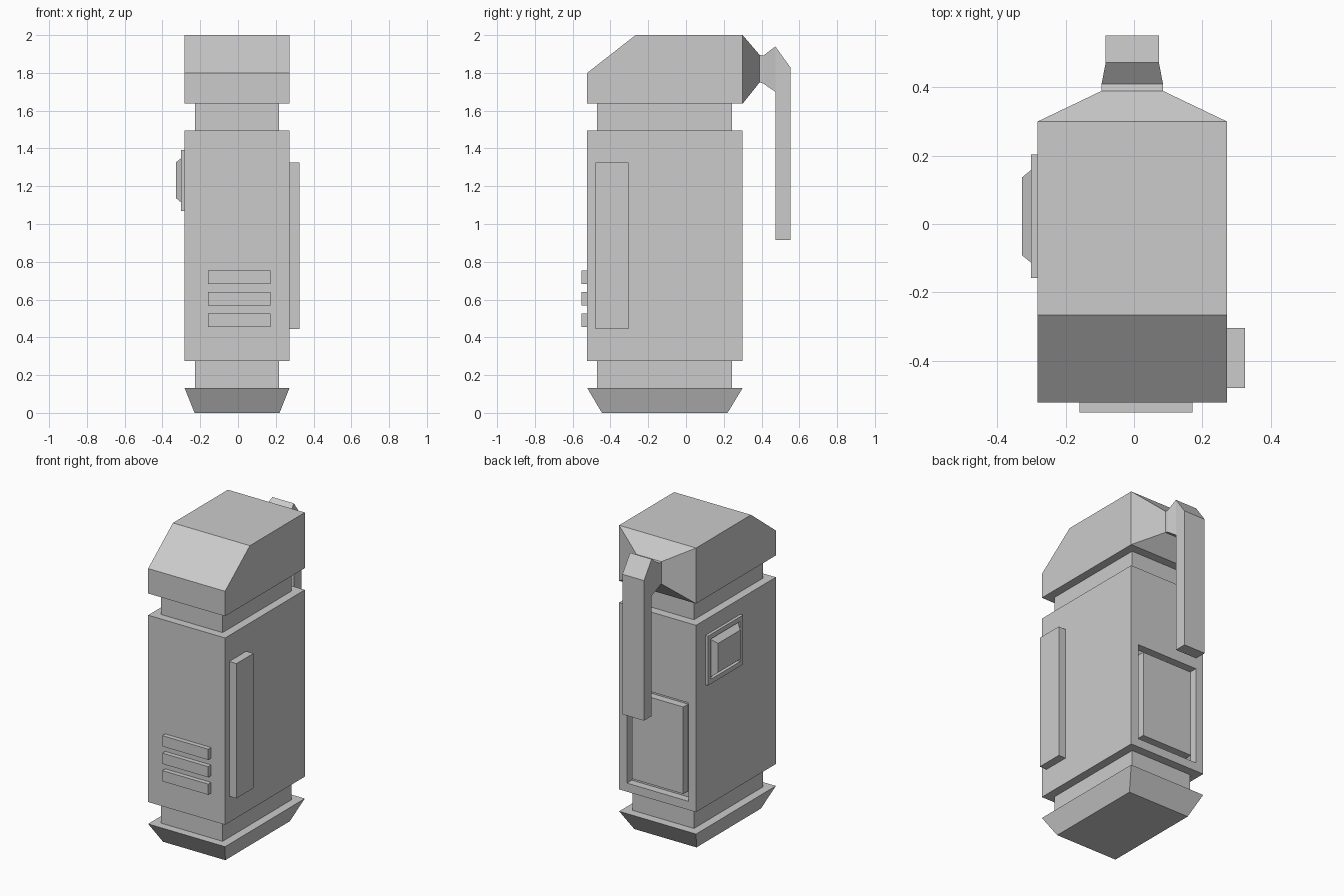
import bpy
import bmesh

if "Cube" in bpy.data.objects:
    bpy.data.objects.remove(bpy.data.objects["Cube"])

CX = -0.005  # centre line of the case


def finish(name, bm):
    bmesh.ops.remove_doubles(bm, verts=bm.verts, dist=0.0001)
    bmesh.ops.recalc_face_normals(bm, faces=bm.faces)
    mesh = bpy.data.meshes.new(name)
    bm.to_mesh(mesh)
    bm.free()
    obj = bpy.data.objects.new(name, mesh)
    bpy.context.collection.objects.link(obj)
    return obj


def loft(name, rings, recess=None):
    """Skin a list of matching rings and cap both ends."""
    bm = bmesh.new()
    loops = [[bm.verts.new(p) for p in ring] for ring in rings]
    n = len(loops[0])
    for a, b in zip(loops, loops[1:]):
        for i in range(n):
            j = (i + 1) % n
            quad = [a[i], a[j], b[j], b[i]]
            if len({tuple(v.co) for v in quad}) > 2:
                bm.faces.new(quad)
    bm.faces.new(loops[0])
    bm.faces.new(loops[-1])
    bmesh.ops.remove_doubles(bm, verts=bm.verts, dist=0.0001)
    bmesh.ops.recalc_face_normals(bm, faces=bm.faces)
    # optional chain of insets on the face found by the key
    if recess:
        key, steps = recess
        bm.faces.ensure_lookup_table()
        face = max(bm.faces, key=key)
        for thickness, depth in steps:
            bm.normal_update()
            bmesh.ops.inset_individual(bm, faces=[face], thickness=thickness,
                                       depth=depth, use_even_offset=True)
    return finish(name, bm)


def rect(x0, x1, y0, y1, z):
    return [(x0, y0, z), (x1, y0, z), (x1, y1, z), (x0, y1, z)]


def box(name, x, y, z, recess=None):
    return loft(name, [rect(*x, *y, h) for h in z], recess)


WIDE, DEEP = (-0.283, 0.273), (-0.523, 0.30)
NECK_X, NECK_Y = (-0.228, 0.218), (-0.47, 0.243)

# tapered foot and the two narrow necks
loft("foot", [rect(-0.23, 0.22, -0.445, 0.22, 0), rect(*WIDE, *DEEP, 0.132)])
box("lower_neck", NECK_X, NECK_Y, (0.132, 0.275))
box("upper_neck", NECK_X, NECK_Y, (1.495, 1.637))

# main case, with a recessed hatch low on the back
box("case", WIDE, DEEP, (0.275, 1.03, 1.495),
    (lambda f: f.calc_center_median().y - 0.1 * f.calc_center_median().z,
     [(0.056, 0), (0.0003, -0.05), (0.037, 0), (0.0003, 0.049)]))

# head with sloped front
profile = [(-0.523, 1.637), (0.30, 1.637), (0.30, 2.0), (-0.267, 2.0), (-0.523, 1.80)]
loft("head", [[(x, y, z) for y, z in profile] for x in WIDE])

# tapered back of head running into the hanging handle
path = [(0.278, (0.30, 2.0), (0.30, 1.637)),
        (0.09, (0.39, 1.895), (0.39, 1.75)),
        (0.09, (0.41, 1.892), (0.41, 1.743)),
        (0.078, (0.473, 1.94), (0.473, 1.70)),
        (0.078, (0.552, 1.83), (0.473, 1.70)),
        (0.078, (0.552, 0.915), (0.473, 0.915))]
loft("handle", [[(CX + w * s, *p) for s, p in ((-1, a), (1, a), (1, b), (-1, b))]
                for w, a, b in path])

# front ribs
for i in range(3):
    z = 0.455 + 0.114 * i
    box(f"front_rib_{i + 1}", (-0.16, 0.172), (-0.553, -0.52), (z, z + 0.07))

# side bar on the right, framed button on the left
box("side_bar", (0.27, 0.325), (-0.48, -0.305), (0.445, 1.325))
box("side_button", (-0.302, -0.282), (-0.158, 0.203), (1.07, 1.393),
    (lambda f: -f.calc_center_median().x,
     [(0.03, 0), (0.0003, -0.018), (0.036, 0.044)]))
